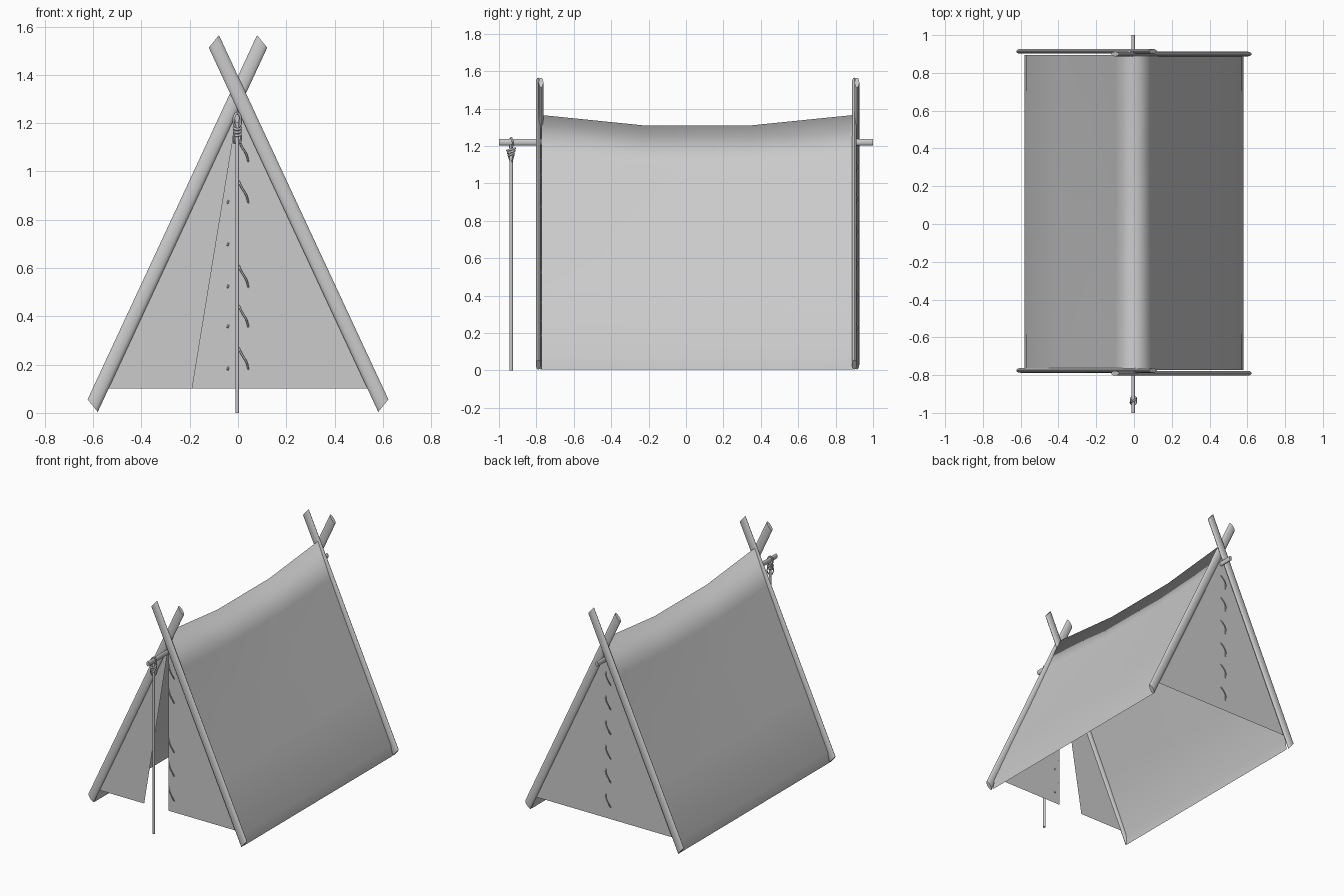
import bpy, bmesh
from math import cos, sin, pi
from mathutils import Vector as V

if "Cube" in bpy.data.objects:
    bpy.data.objects.remove(bpy.data.objects["Cube"])


def add_mesh(name, verts, faces, angle=None):
    me = bpy.data.meshes.new(name)
    me.from_pydata([tuple(v) for v in verts], [], faces)
    bm = bmesh.new()
    bm.from_mesh(me)
    bmesh.ops.recalc_face_normals(bm, faces=bm.faces)
    bm.to_mesh(me)
    bm.free()
    ob = bpy.data.objects.new(name, me)
    bpy.context.collection.objects.link(ob)
    if angle:
        bpy.ops.object.select_all(action='DESELECT')
        ob.select_set(True)
        bpy.context.view_layer.objects.active = ob
        bpy.ops.object.shade_smooth_by_angle(angle=angle)
    return ob


def rod(name, p0, p1, a, b, n=12):
    """Oval rod from p0 to p1; a and b are the half-axes of its end cuts."""
    verts = [V(p) + V(a) * cos(2 * pi * i / n) + V(b) * sin(2 * pi * i / n)
             for p in (p0, p1) for i in range(n)]
    faces = [(i, (i + 1) % n, n + (i + 1) % n, n + i) for i in range(n)]
    faces += [tuple(range(n)), tuple(range(n, 2 * n))]
    return add_mesh(name, verts, faces, 0.9)


def cord(name, points, radius, cyclic=False):
    cu = bpy.data.curves.new(name, 'CURVE')
    cu.dimensions = '3D'
    cu.bevel_depth = radius
    cu.bevel_resolution = 1
    cu.resolution_u = 4
    cu.use_fill_caps = True
    sp = cu.splines.new('BEZIER')
    sp.bezier_points.add(len(points) - 1)
    for bp, p in zip(sp.bezier_points, points):
        bp.co = p
        bp.handle_left_type = bp.handle_right_type = 'AUTO'
    sp.use_cyclic_u = cyclic
    ob = bpy.data.objects.new(name, cu)
    bpy.context.collection.objects.link(ob)
    bpy.ops.object.select_all(action='DESELECT')
    ob.select_set(True)
    bpy.context.view_layer.objects.active = ob
    bpy.ops.object.convert(target='MESH')
    bpy.ops.object.shade_smooth()


FRONT, BACK = -0.78, 0.90

# Crossed end poles with slanted cuts
for end, y_left, y_right in (("front", -0.775, -0.79), ("back", 0.914, 0.90)):
    for side, s, y in (("left", -1, y_left), ("right", 1, y_right)):
        rod(f"{end}_{side}_pole", (s * 0.602, y, 0.03), (-s * 0.10, y, 1.539),
            (-s * 0.021, 0, -0.026), (0, 0.0125, 0))

# Ridge pole and upright front support
rod("ridge_pole", (-0.004, -1, 1.22), (-0.004, 1, 1.22), (0.010, 0, 0), (0, 0, 0.018))
rod("front_support_pole", (-0.003, -0.935, 0), (-0.003, -0.935, 1.205),
    (0.008, 0, 0), (0, 0.010, 0))

# Roof cloth: one smooth sheet, sagging between the ends
ys = [FRONT + 0.008, -0.23, 0.35, BACK - 0.006]
half = [(0.581, 0.005), (0.571, 0.08), (0.41, 0.44), (0.235, 0.82), (0.10, 1.125)]
profile = [(-x, z) for x, z in half] + [(0, 1.365)] + [(x, z) for x, z in half[::-1]]
verts = []
for j, y in enumerate(ys):
    sag = 1 if j in (1, 2) else 0
    for x, z in profile:
        verts.append((x * (1 - 0.035 * sag * min(1, z)), y, z - 0.055 * sag * (z / 1.365) ** 3))
n = len(profile)
faces = [(j * n + i, j * n + i + 1, (j + 1) * n + i + 1, (j + 1) * n + i)
         for j in range(3) for i in range(n - 1)]
roof = add_mesh("roof_cloth", verts, faces, pi)

# Flat end panels: split front flaps and a closed back
y = FRONT + 0.006
add_mesh("front_left_flap", [(-0.56, y, 0.10), (-0.19, y, 0.10), (-0.002, y, 1.25), (-0.01, y, 1.28)],
         [(0, 1, 2, 3)])
add_mesh("front_right_flap", [(0, y, 0.10), (0.56, y, 0.10), (0.005, y, 1.29), (0, y, 1.29)],
         [(0, 1, 2, 3)])
add_mesh("back_panel", [(-0.56, BACK, 0.10), (0.56, BACK, 0.10), (0, BACK, 1.29)], [(0, 1, 2)])

# Short lacing cords on both end panels
for k, z in enumerate((1.13, 0.96, 0.785, 0.61, 0.445, 0.27)):
    for end, s, y0 in (("front", 1, y), ("back", -1, BACK)):
        if end == "front" and k == 2:
            continue
        out = -s
        cord(f"{end}_lace_{k + 1}",
             [(s * 0.003, y0, z), (s * 0.016, y0 + out * 0.012, z - 0.028),
              (s * 0.035, y0 + out * 0.012, z - 0.06), (s * 0.043, y0 - out * 0.004, z - 0.092)],
             0.004)

# Rope lashing where the support meets the ridge pole
cx, cy = -0.003, -0.935
for k, z in enumerate((1.155, 1.168, 1.181)):
    cord(f"knot_wrap_{k + 1}",
         [(cx + 0.013 * cos(t * pi / 3), cy + (0.014 + 0.004 * k) * sin(t * pi / 3),
           z + 0.006 * sin(t * pi / 3)) for t in range(6)], 0.006, True)
cord("knot_ridge_loop", [(cx + 0.015 * cos(t * pi / 4), cy + 0.008 * cos(t * pi / 4),
                          1.212 + 0.030 * sin(t * pi / 4)) for t in range(8)], 0.005, True)
for s in (-1, 1):
    cord("knot_tail_left" if s < 0 else "knot_tail_right",
         [(cx + s * 0.008, cy + s * 0.016, 1.17), (cx + s * 0.016, cy + s * 0.012, 1.14),
          (cx + s * 0.011, cy + s * 0.003, 1.115)], 0.004)
